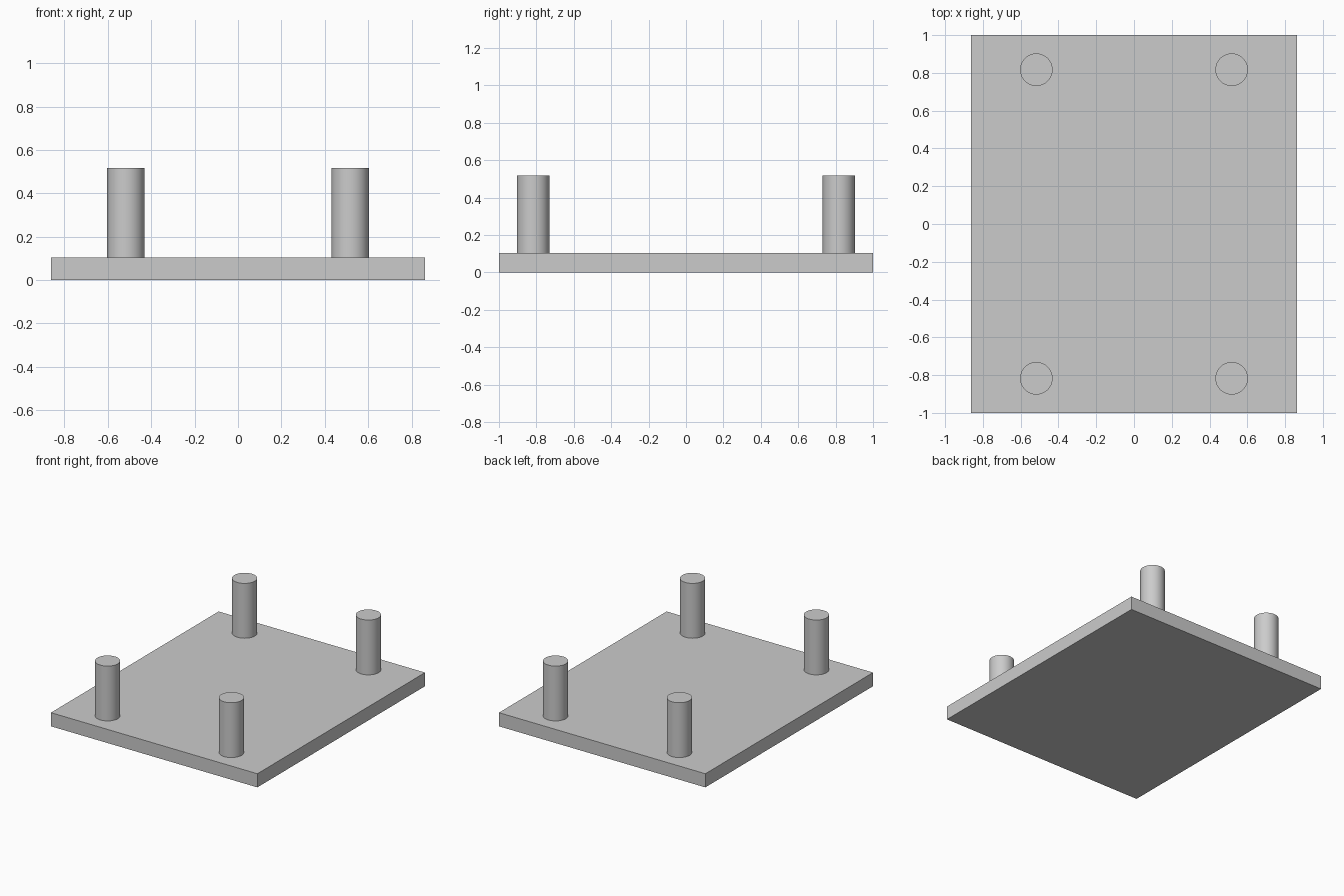
import bpy
import math

cube = bpy.data.objects.get("Cube")
if cube:
    bpy.data.objects.remove(cube, do_unlink=True)

PLATE_X, PLATE_Y, PLATE_Z = 1.724, 2.0, 0.103
POST_RADIUS, POST_TOP = 0.086, 0.517
POST_X, POST_Y = 0.517, 0.817

grey = bpy.data.materials.new("light_grey")
grey.use_nodes = True
colour = (0.6, 0.6, 0.6, 1)
grey.diffuse_color = colour
grey.node_tree.nodes["Principled BSDF"].inputs["Base Color"].default_value = colour


def finish(name):
    obj = bpy.context.object
    obj.name = name
    obj.data.materials.append(grey)
    return obj


# Flat base plate
bpy.ops.mesh.primitive_cube_add(size=1, location=(0, 0, PLATE_Z / 2))
plate = finish("base_plate")
plate.scale = (PLATE_X, PLATE_Y, PLATE_Z)
bpy.ops.object.transform_apply(location=False, rotation=False, scale=True)

# Four round posts standing on the plate near its corners
height = POST_TOP - PLATE_Z
for end, sy in (("front", -1), ("back", 1)):
    for side, sx in (("right", -1), ("left", 1)):
        bpy.ops.mesh.primitive_cylinder_add(
            vertices=64, radius=POST_RADIUS, depth=height,
            location=(sx * POST_X, sy * POST_Y, PLATE_Z + height / 2))
        finish(f"{end}_{side}_post")
        bpy.ops.object.shade_smooth_by_angle(angle=math.radians(30))
